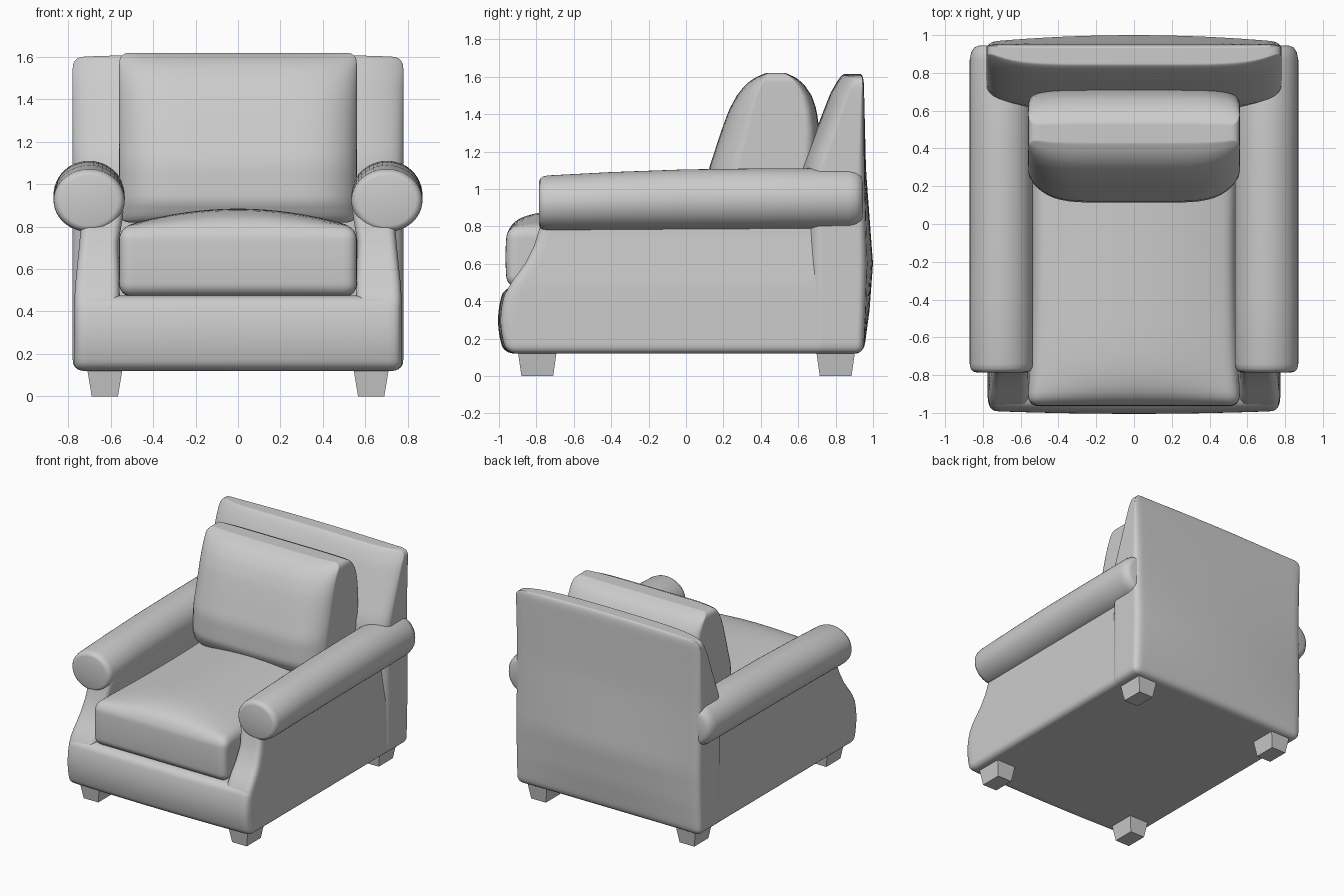
import bpy, bmesh, math
from mathutils import Vector

if "Cube" in bpy.data.objects:
    bpy.data.objects.remove(bpy.data.objects["Cube"])

fabric = bpy.data.materials.new("grey fabric")
fabric.diffuse_color = (0.6, 0.6, 0.6, 1)
fabric.use_nodes = True
fabric.node_tree.nodes["Principled BSDF"].inputs["Base Color"].default_value = fabric.diffuse_color


def lerp(table, z):
    """Read a (position, value) table with straight interpolation."""
    if z <= table[0][0]:
        return table[0][1]
    for (a, va), (b, vb) in zip(table, table[1:]):
        if z <= b:
            return va + (vb - va) * (z - a) / (b - a)
    return table[-1][1]


def finish(name, bm, smooth=True):
    bmesh.ops.recalc_face_normals(bm, faces=bm.faces[:])
    me = bpy.data.meshes.new(name)
    bm.to_mesh(me)
    bm.free()
    me.materials.append(fabric)
    for p in me.polygons:
        p.use_smooth = smooth
    ob = bpy.data.objects.new(name, me)
    bpy.context.collection.objects.link(ob)
    return ob


def soft_box(name, lo, hi, r, shape, cuts=30):
    """Rounded box with a dense grid; shape(p, u, v, w) then bends it."""
    bm = bmesh.new()
    bmesh.ops.create_cube(bm, size=2)
    bmesh.ops.subdivide_edges(bm, edges=bm.edges[:], cuts=cuts, use_grid_fill=True)
    lo, hi = Vector(lo), Vector(hi)
    mid, half = (lo + hi) / 2, (hi - lo) / 2
    for vert in bm.verts:
        q = [math.sin(c * math.pi / 2) * h for c, h in zip(vert.co, half)]
        inner = Vector([max(r - h, min(h - r, c)) for c, h in zip(q, half)])
        p = inner + (Vector(q) - inner).normalized() * r
        u, v, w = (c / h for c, h in zip(p, half))
        vert.co = shape(p + mid, u, v, w)
    return finish(name, bm)


# base with a bulging front rail
def base_shape(p, u, v, w):
    if v < 0:
        p.y -= -v * 0.035 * (1 - w * w) + -v * 0.015 * (1 - u * u)
    return p


soft_box("base", (-0.77, -0.955, 0.12), (0.77, 0.94, 0.475), 0.045, base_shape)

# backrest: sloping front, slightly swollen rear
BACK_FRONT = [(0.12, 0.6), (1.1, 0.61), (1.3, 0.69), (1.5, 0.77), (1.6, 0.83)]
BACK_REAR = [(0.12, 0.95), (0.35, 0.975), (0.6, 0.99), (0.85, 0.975), (1.1, 0.96), (1.6, 0.95)]


def back_shape(p, u, v, w):
    front, rear = lerp(BACK_FRONT, p.z), lerp(BACK_REAR, p.z)
    rear = 0.95 + (rear - 0.95) * (1.25 - 0.9 * u * u)
    front += 0.08 * abs(u) ** 6
    p.y = front + (rear - front) * (v + 1) / 2
    p.z += 0.015 * (1 - u * u) * max(w, 0) ** 4
    return p


soft_box("backrest", (-0.78, 0.6, 0.12), (0.78, 0.95, 1.6), 0.05, back_shape)


# seat cushion: crowned top, waisted sides
def seat_shape(p, u, v, w):
    top = (w + 1) / 2
    p.z += top * 0.085 * (1 - u * u) * (1 - abs(v) ** 8)
    p.x *= 1 - 0.05 * (1 - v * v)
    p.y -= 0.01 * max(-v, 0) * (1 - w * w)
    return p


soft_box("seat_cushion", (-0.565, -0.955, 0.47), (0.565, 0.66, 0.80), 0.06, seat_shape)

# back cushion: leaning pillow with a rounded top
PILLOW_MID = [(0.82, 0.41), (1.1, 0.415), (1.3, 0.45), (1.48, 0.47), (1.62, 0.48)]
PILLOW_HALF = [(0.82, 0.25), (0.92, 0.3), (1.1, 0.295), (1.3, 0.265), (1.42, 0.235),
               (1.5, 0.2), (1.56, 0.155), (1.595, 0.11), (1.62, 0.06)]


def pillow_shape(p, u, v, w):
    half = lerp(PILLOW_HALF, p.z)
    half *= 1 - (0.45 if v < 0 else 0.15) * abs(u) ** 6
    p.y = lerp(PILLOW_MID, p.z) + v * half
    return p


soft_box("back_cushion", (-0.56, 0.1, 0.82), (0.56, 0.7, 1.62), 0.045, pillow_shape)

# arms: curved side panel with a rolled top
PANEL_FRONT = [(0.12, -0.955), (0.3, -0.985), (0.42, -0.975), (0.5, -0.935), (0.6, -0.86),
               (0.7, -0.81), (0.8, -0.78), (0.95, -0.75)]
PANEL_OUT = [(0.12, 0.775), (0.5, 0.77), (0.75, 0.745), (0.95, 0.74)]
PANEL_IN = [(0.12, 0.55), (0.6, 0.56), (0.72, 0.565), (0.86, 0.54), (0.96, 0.55)]
ROLL = [(-0.785, 0.8), (-0.78, 0.9), (-0.765, 0.97), (-0.74, 1), (-0.4, 1), (0, 1),
        (0.4, 1), (0.87, 1), (0.91, 0.95), (0.935, 0.85), (0.945, 0.7)]
ROLL_TOP = [(-0.78, 1.07), (-0.4, 1.09), (0.1, 1.108), (0.95, 1.112)]
ROLL_LOW = [(-0.78, 0.775), (0, 0.78), (0.95, 0.785)]

for side, sx in (("left", -1), ("right", 1)):
    def panel_shape(p, u, v, w):
        front = lerp(PANEL_FRONT, p.z)
        p.y = front + (0.94 - front) * (v + 1) / 2
        inn, out = lerp(PANEL_IN, p.z), lerp(PANEL_OUT, p.z)
        p.x = sx * (inn + (out - inn) * (u + 1) / 2)
        return p

    soft_box(side + "_arm_panel", (0.55, -0.95, 0.12), (0.77, 0.94, 0.97), 0.045, panel_shape)

    bm = bmesh.new()
    rings = []
    for y, s in ROLL:
        top, low = lerp(ROLL_TOP, y), lerp(ROLL_LOW, y)
        cz, rz = (top + low) / 2, (top - low) / 2
        angles = [2 * math.pi * i / 48 for i in range(48)]
        rings.append([bm.verts.new((sx * (0.702 + 0.168 * s * math.cos(a)), y,
                                    cz + rz * s * math.sin(a))) for a in angles])
    for a, b in zip(rings, rings[1:]):
        for i in range(48):
            j = (i + 1) % 48
            bm.faces.new((a[i], a[j], b[j], b[i]))
    bm.faces.new(rings[0])
    bm.faces.new(rings[-1])
    finish(side + "_arm_roll", bm)

    # tapered feet
    for end, y in (("front", -0.795), ("back", 0.8)):
        bm = bmesh.new()
        bmesh.ops.create_cube(bm, size=2)
        for vert in bm.verts:
            c = vert.co
            hx, hy = (0.085, 0.105) if c.z > 0 else (0.062, 0.085)
            vert.co = (sx * 0.628 + c.x * hx, y + c.y * hy, 0.14 if c.z > 0 else 0)
        finish(f"{end}_{side}_foot", bm, smooth=False)
